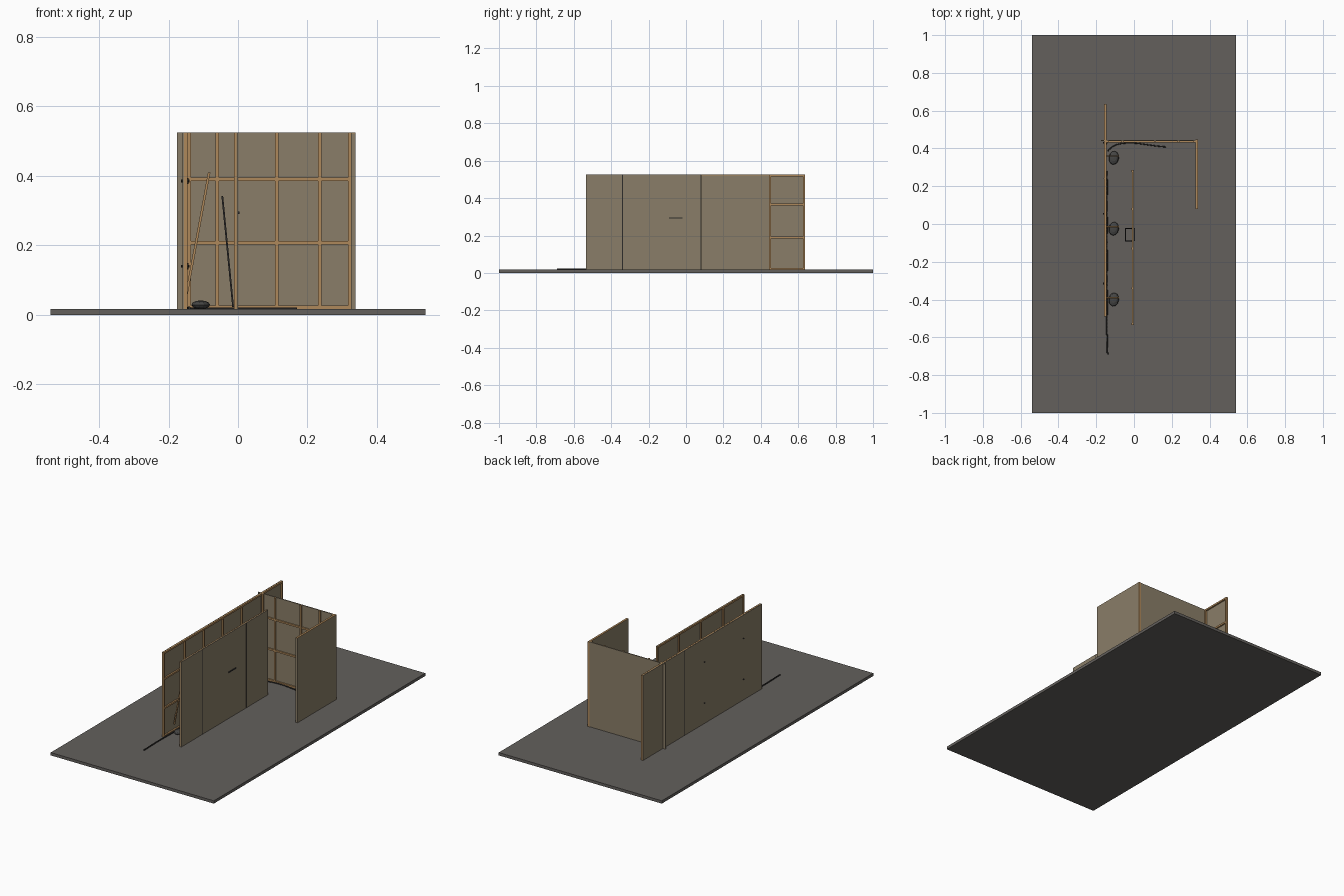
import bpy, bmesh, math
from mathutils import Vector, Matrix

if "Cube" in bpy.data.objects:
    bpy.data.objects.remove(bpy.data.objects["Cube"])


def mat(name, c):
    m = bpy.data.materials.new(name)
    m.diffuse_color = (*c, 1)
    m.use_nodes = True
    m.node_tree.nodes["Principled BSDF"].inputs["Base Color"].default_value = m.diffuse_color
    return m


GREY = mat("floor_grey", (0.125, 0.117, 0.108))
PANEL = mat("panel_tan", (0.255, 0.208, 0.138))
WOOD = mat("timber", (0.43, 0.25, 0.105))
DARK = mat("dark_metal", (0.025, 0.024, 0.023))
BAG = mat("bag_grey", (0.06, 0.06, 0.058))

FLOOR, TOP = 0.017, 0.525


def finish(name, bm, material):
    me = bpy.data.meshes.new(name)
    bm.to_mesh(me)
    bm.free()
    me.materials.append(material)
    ob = bpy.data.objects.new(name, me)
    bpy.context.collection.objects.link(ob)
    return ob


def boxes(name, items, material):
    """One object from (x0, x1, y0, y1, z0, z1) blocks."""
    bm = bmesh.new()
    for x0, x1, y0, y1, z0, z1 in items:
        m = Matrix.Translation(((x0 + x1) / 2, (y0 + y1) / 2, (z0 + z1) / 2))
        m = m @ Matrix.Diagonal((x1 - x0, y1 - y0, z1 - z0, 1))
        bmesh.ops.create_cube(bm, size=1, matrix=m)
    return finish(name, bm, material)


def beam(name, a, b, w, material):
    a, b = Vector(a), Vector(b)
    bm = bmesh.new()
    rot = (b - a).to_track_quat('Z', 'Y').to_matrix().to_4x4()
    m = Matrix.Translation((a + b) / 2) @ rot @ Matrix.Diagonal((w, w, (b - a).length, 1))
    bmesh.ops.create_cube(bm, size=1, matrix=m)
    return finish(name, bm, material)


def cable(name, pts, r):
    cu = bpy.data.curves.new(name, 'CURVE')
    cu.dimensions = '3D'
    cu.bevel_depth, cu.bevel_resolution, cu.resolution_u = r, 1, 6
    sp = cu.splines.new('NURBS')
    sp.points.add(len(pts) - 1)
    for p, (x, y) in zip(sp.points, pts):
        p.co = (x, y, FLOOR + r * 0.7, 1)
    sp.use_endpoint_u = True
    cu.use_fill_caps = True
    cu.materials.append(DARK)
    bpy.context.collection.objects.link(bpy.data.objects.new(name, cu))


def framing_y(name, x0, x1, y0, y1, studs, rails):
    """Studs and rails of a wall running along y."""
    items = [(x0, x1, y - 0.005, y + 0.005, FLOOR, TOP) for y in studs]
    items += [(x0 + 0.0005, x1 - 0.0005, y0, y1, z - 0.005, z + 0.005) for z in rails]
    boxes(name, items, WOOD)


# Floor slab
boxes("floor", [(-0.54, 0.54, -1, 1, 0, FLOOR)], GREY)

# Long left wall, framing facing inward
boxes("left_wall_panel", [(-0.160, -0.156, -0.49, 0.635, FLOOR, TOP)], PANEL)
framing_y("left_wall_frame", -0.156, -0.146, -0.49, 0.635,
          [-0.485, -0.29, -0.11, 0.07, 0.25, 0.45, 0.63],
          [FLOOR + 0.005, 0.19, 0.365, TOP - 0.005])
boxes("left_wall_seam", [(-0.1605, -0.159, 0.238, 0.242, FLOOR, TOP)], DARK)

# Middle wall, framing facing the left wall
boxes("middle_wall_panel", [(-0.005, 0, -0.535, 0.285, FLOOR, TOP)], PANEL)
framing_y("middle_wall_frame", -0.012, -0.005, -0.535, 0.285,
          [-0.53, -0.34, -0.13, 0.08, 0.28],
          [FLOOR + 0.005, 0.19, 0.365, TOP - 0.005])
boxes("middle_wall_seams", [(-0.001, 0.0005, y - 0.002, y + 0.002, FLOOR, TOP)
                            for y in (-0.34, 0.08)], DARK)

# Back wall, passing slightly through the left wall
boxes("back_wall_panel", [(-0.175, 0.326, 0.440, 0.446, FLOOR, TOP)], PANEL)
items = [(x - 0.005, x + 0.005, 0.431, 0.440, FLOOR, TOP)
         for x in (-0.141, -0.06, 0.112, 0.236, 0.321)]
items += [(-0.146, 0.325, 0.432, 0.440, z - 0.005, z + 0.005)
          for z in (FLOOR + 0.005, 0.207, 0.391)]
boxes("back_wall_frame", items, WOOD)

# Right wall with timber cap and back edge
boxes("right_wall_panel", [(0.326, 0.338, 0.08, 0.443, FLOOR, TOP - 0.003)], PANEL)
boxes("right_wall_trim", [(0.326, 0.338, 0.08, 0.443, TOP - 0.003, TOP),
                          (0.326, 0.338, 0.443, 0.448, FLOOR, TOP)], WOOD)

# Leaning braces, each with a weight bag on the floor
for i, y in enumerate((0.36, -0.015, -0.39)):
    beam(f"brace_{i}", (-0.148, y, 0.06), (-0.083, y, 0.41), 0.007, WOOD)
    bm = bmesh.new()
    m = Matrix.Translation((-0.107, y - 0.01, FLOOR + 0.012)) @ Matrix.Rotation(-0.15, 4, 'Z') \
        @ Matrix.Diagonal((0.027, 0.036, 0.0125, 1))
    bmesh.ops.create_uvsphere(bm, u_segments=12, v_segments=6, radius=1, matrix=m)
    finish(f"weight_bag_{i}", bm, BAG)

# Clamp bolts through the left wall
bm = bmesh.new()
for y in (0.43, 0.055, -0.315):
    for z in (0.385, 0.14):
        for x, r, d in ((-0.152, 0.004, 0.024), (-0.146, 0.009, 0.008)):
            m = Matrix.Translation((x, y, z)) @ Matrix.Rotation(math.pi / 2, 4, 'Y')
            bmesh.ops.create_cone(bm, cap_ends=True, segments=8, radius1=r, radius2=r,
                                  depth=d, matrix=m)
finish("clamp_bolts", bm, DARK)

# Folding stand leaning on the middle wall, with its handle outside
for i, y in enumerate((-0.09, -0.025)):
    beam(f"stand_leg_{i}", (-0.014, y, 0.022), (-0.045, y, 0.34), 0.005, DARK)
beam("stand_top_bar", (-0.045, -0.0925, 0.34), (-0.045, -0.0225, 0.34), 0.005, DARK)
boxes("wall_handle", [(-0.001, 0.004, -0.09, -0.02, 0.291, 0.297)], DARK)

# Cables lying along the walls
cable("side_cable", [(-0.14, -0.69), (-0.143, -0.6), (-0.145, -0.5), (-0.139, -0.4), (-0.147, -0.3),
                     (-0.139, -0.2), (-0.146, -0.1), (-0.14, 0.0), (-0.147, 0.1), (-0.14, 0.2),
                     (-0.145, 0.28)], 0.004)
cable("back_cable", [(-0.14, 0.385), (-0.115, 0.415), (-0.07, 0.428), (0.0, 0.43),
                     (0.07, 0.42), (0.12, 0.412), (0.17, 0.408)], 0.003)
